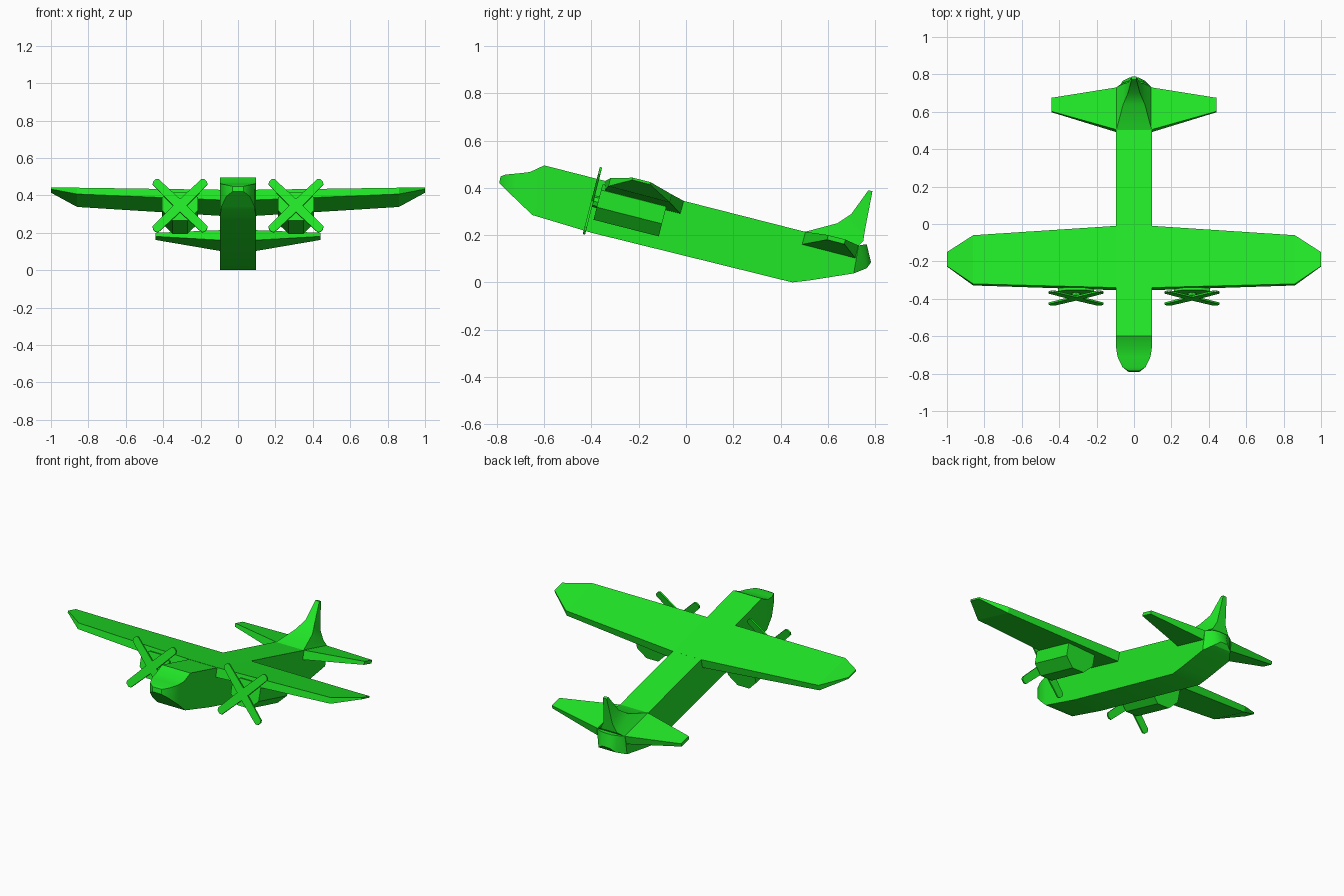
import bpy, bmesh, math
from mathutils import Matrix, Vector

if "Cube" in bpy.data.objects:
    bpy.data.objects.remove(bpy.data.objects["Cube"])

PITCH = math.atan(0.2545)          # nose-up attitude of the whole aircraft
UP = Vector((0, math.sin(PITCH), math.cos(PITCH)))
BACK = Vector((0, math.cos(PITCH), -math.sin(PITCH)))

green = bpy.data.materials.new("green_paint")
green.diffuse_color = (0.015, 0.8, 0.02, 1)
green.use_nodes = True
green.node_tree.nodes["Principled BSDF"].inputs["Base Color"].default_value = green.diffuse_color


def finish(name, bm, smooth=False):
    bmesh.ops.recalc_face_normals(bm, faces=bm.faces)
    mesh = bpy.data.meshes.new(name)
    bm.to_mesh(mesh)
    bm.free()
    mesh.materials.append(green)
    ob = bpy.data.objects.new(name, mesh)
    bpy.context.collection.objects.link(ob)
    if smooth:
        bpy.ops.object.select_all(action='DESELECT')
        bpy.context.view_layer.objects.active = ob
        ob.select_set(True)
        bpy.ops.object.shade_smooth_by_angle(angle=math.radians(30))
    return ob


def loft(name, sections, smooth=False):
    """Skin closed rings with equal point counts and cap both ends."""
    bm = bmesh.new()
    rings = [[bm.verts.new(p) for p in s] for s in sections]
    n = len(rings[0])
    for a, b in zip(rings, rings[1:]):
        for i in range(n):
            j = (i + 1) % n
            bm.faces.new((a[i], a[j], b[j], b[i]))
    bm.faces.new(rings[0])
    bm.faces.new(rings[-1])
    return finish(name, bm, smooth)


# Fuselage: top y, top z, bottom y, bottom z, half width
body = [(-.785, .448, -.79, .42, .03), (-.765, .456, -.765, .395, .062),
        (-.71, .461, -.71, .342, .088), (-.66, .467, -.65, .285, .096),
        (-.60, .495, -.60, .270, .096), (-.40, .444, -.40, .210, .096),
        (.50, .215, .45, .0, .096), (.60, .190, .52, .008, .096),
        (.73, .156, .71, .038, .096), (.755, .16, .765, .06, .06),
        (.765, .16, .783, .085, .025)]
loft("fuselage", [[(-w, yt, zt), (w, yt, zt), (w, yb, zb), (-w, yb, zb)]
                  for yt, zt, yb, zb, w in body], True)


# Wing and tailplane: x, leading y, z, trailing y, z, thickness
def plank(name, half):
    stations = [(-s[0],) + s[1:] for s in reversed(half)] + half
    sections = []
    for x, ly, lz, ty, tz, t in stations:
        lead, trail = Vector((x, ly, lz)), Vector((x, ty, tz))
        sections.append([lead, trail, trail - UP * t, lead - UP * t])
    loft(name, sections)


plank("wing", [(.096, -.34, .43, -.01, .345, .056),
               (.86, -.32, .441, -.06, .372, .035),
               (1.0, -.225, .443, -.15, .424, .01)])
plank("tailplane", [(.095, .505, .214, .73, .156, .055),
                    (.44, .602, .2, .675, .181, .02)])

# Tail fin: front y, z, half width, then rear y, z, half width
fin = [(.50, .213, .095, .73, .154, .095), (.64, .25, .058, .75, .175, .055),
       (.70, .29, .032, .758, .225, .03), (.772, .39, .013, .789, .386, .012)]
loft("tail_fin", [[(-a, fy, fz), (a, fy, fz), (b, ry, rz), (-b, ry, rz)]
                  for fy, fz, a, ry, rz, b in fin], True)

# Engine nacelles and four-bladed propellers
for side, label in ((-1, "left"), (1, "right")):
    right = Vector((side, 0, 0))
    front = Vector((.31 * side, -.368, .357))
    half = [(.04, -.095), (.095, -.04), (.095, .035), (.05, .06)]
    ring = half + [(-x, h) for x, h in reversed(half)]
    loft(label + "_nacelle",
         [[front + BACK * d + right * x + UP * h for x, h in ring]
          for d in (0, .285)])

    centre = Vector((.31 * side, -.396, .345))
    frame = Matrix.Translation(centre) @ Matrix.Rotation(-PITCH, 4, 'X')
    bm = bmesh.new()
    for k in range(4):
        turn = frame @ Matrix.Rotation(math.radians(45 + 90 * k), 4, 'Y')
        outline = [(-.026, 0), (.026, 0), (.022, .185), (.01, .195),
                   (-.01, .195), (-.022, .185)]
        rows = [[bm.verts.new(turn @ Vector((x, y, z))) for x, z in outline]
                for y in (-.005, .005)]
        bm.faces.new(rows[0])
        bm.faces.new(rows[1])
        for i in range(6):
            j = (i + 1) % 6
            bm.faces.new((rows[0][i], rows[0][j], rows[1][j], rows[1][i]))
    finish(label + "_propeller", bm)

    # Propeller shaft
    bm = bmesh.new()
    bmesh.ops.create_cone(bm, cap_ends=True, segments=8, radius1=.025,
                          radius2=.025, depth=.05,
                          matrix=frame @ Matrix.Translation((0, .02, 0))
                          @ Matrix.Rotation(math.pi / 2, 4, 'X'))
    finish(label + "_propeller_shaft", bm)
